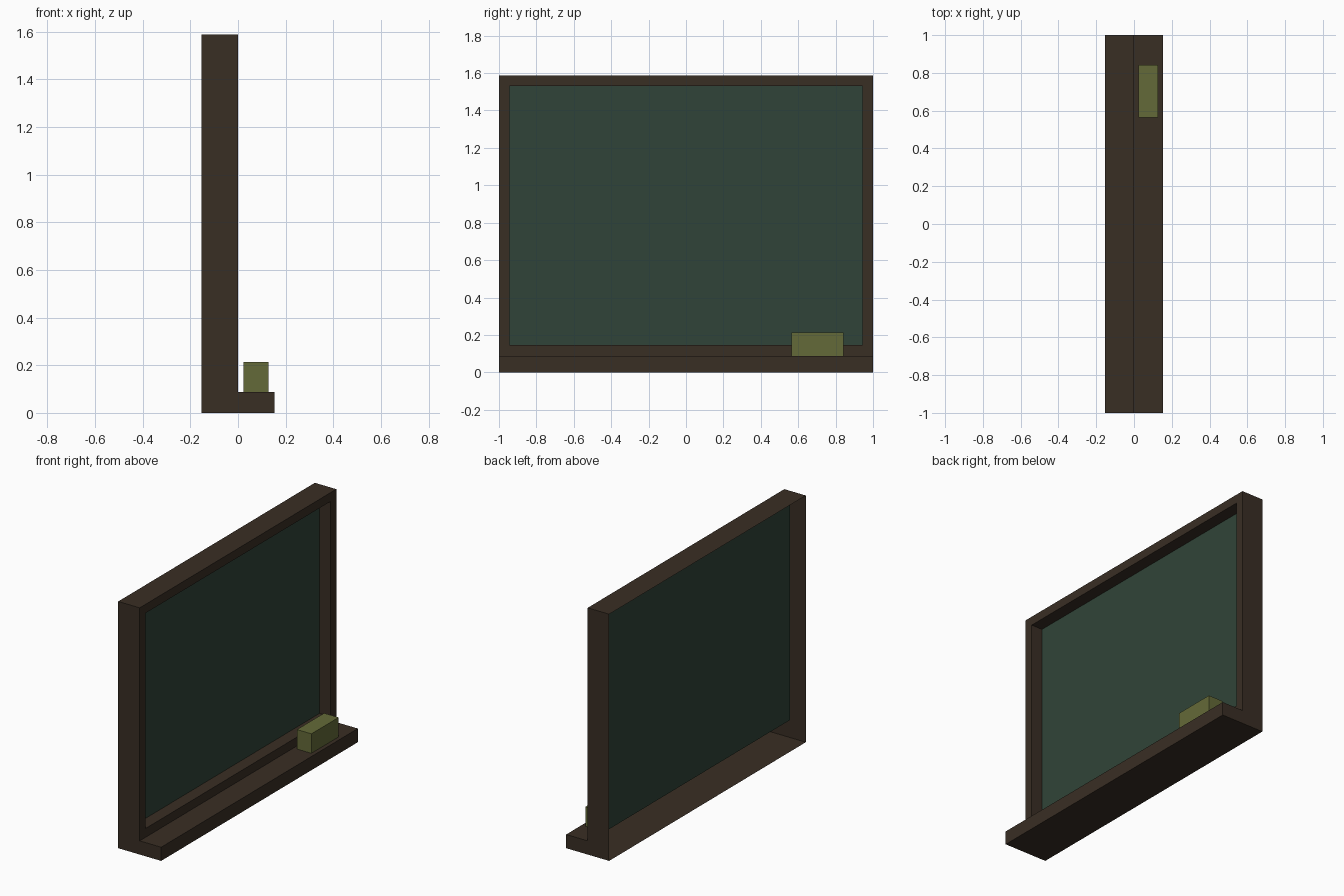
import bpy, bmesh
from mathutils import Vector, Matrix

if "Cube" in bpy.data.objects:
    bpy.data.objects.remove(bpy.data.objects["Cube"])


def srgb(r, g, b):
    lin = [((c / 255 + 0.055) / 1.055) ** 2.4 for c in (r, g, b)]
    return (*lin, 1.0)


def material(name, rgb):
    m = bpy.data.materials.new(name)
    m.diffuse_color = srgb(*rgb)
    m.use_nodes = True
    m.node_tree.nodes["Principled BSDF"].inputs["Base Color"].default_value = m.diffuse_color
    return m


def add_object(name, bm, mat):
    me = bpy.data.meshes.new(name)
    bm.to_mesh(me)
    bm.free()
    me.materials.append(mat)
    ob = bpy.data.objects.new(name, me)
    bpy.context.collection.objects.link(ob)
    return ob


wood = material("dark wood", (57, 46, 36))
slate = material("board green", (48, 68, 56))
felt = material("olive felt", (100, 106, 56))

BACK, FRONT, HEIGHT, TRAY, RIM, BOARD_X = -0.153, 0.153, 1.588, 0.088, 0.057, -0.08

# Frame and chalk tray: hollow L-profile shell, open at the back
profile = [(BACK, HEIGHT), (0, HEIGHT), (0, TRAY), (FRONT, TRAY), (FRONT, 0), (BACK, 0)]
bm = bmesh.new()
near = [bm.verts.new((x, -1, z)) for x, z in profile]
far = [bm.verts.new((x, 1, z)) for x, z in profile]
bm.faces.new(near[::-1])
bm.faces.new(far)
walls = [bm.faces.new((near[i], near[i + 1], far[i + 1], far[i])) for i in range(5)]
for f in walls:
    f.normal_update()
bmesh.ops.recalc_face_normals(bm, faces=bm.faces[:])

# Rim around the opening, with its recessed inner edge
panel = walls[1]
bmesh.ops.inset_region(bm, faces=[panel], thickness=RIM, use_even_offset=True)
rim_edges = list(panel.edges)
bmesh.ops.delete(bm, geom=[panel], context='FACES_ONLY')
ext = bmesh.ops.extrude_edge_only(bm, edges=rim_edges)
for v in (g for g in ext["geom"] if isinstance(g, bmesh.types.BMVert)):
    v.co.x = BOARD_X
bmesh.ops.recalc_face_normals(bm, faces=bm.faces[:])
add_object("frame_and_tray", bm, wood)

# Writing surface: thin sheet at the back of the recess
y = 1 - RIM
z0, z1 = TRAY + RIM, HEIGHT - RIM
bm = bmesh.new()
bm.faces.new([bm.verts.new((BOARD_X, a, b)) for a, b in ((-y, z0), (y, z0), (y, z1), (-y, z1))])
add_object("writing_surface", bm, slate)

# Eraser resting on the tray
bm = bmesh.new()
lo, hi = Vector((0.024, 0.565, TRAY)), Vector((0.127, 0.842, 0.213))
bmesh.ops.create_cube(bm, size=1, matrix=Matrix.Translation((lo + hi) / 2) @ Matrix.Diagonal((*(hi - lo), 1)))
add_object("eraser", bm, felt)
